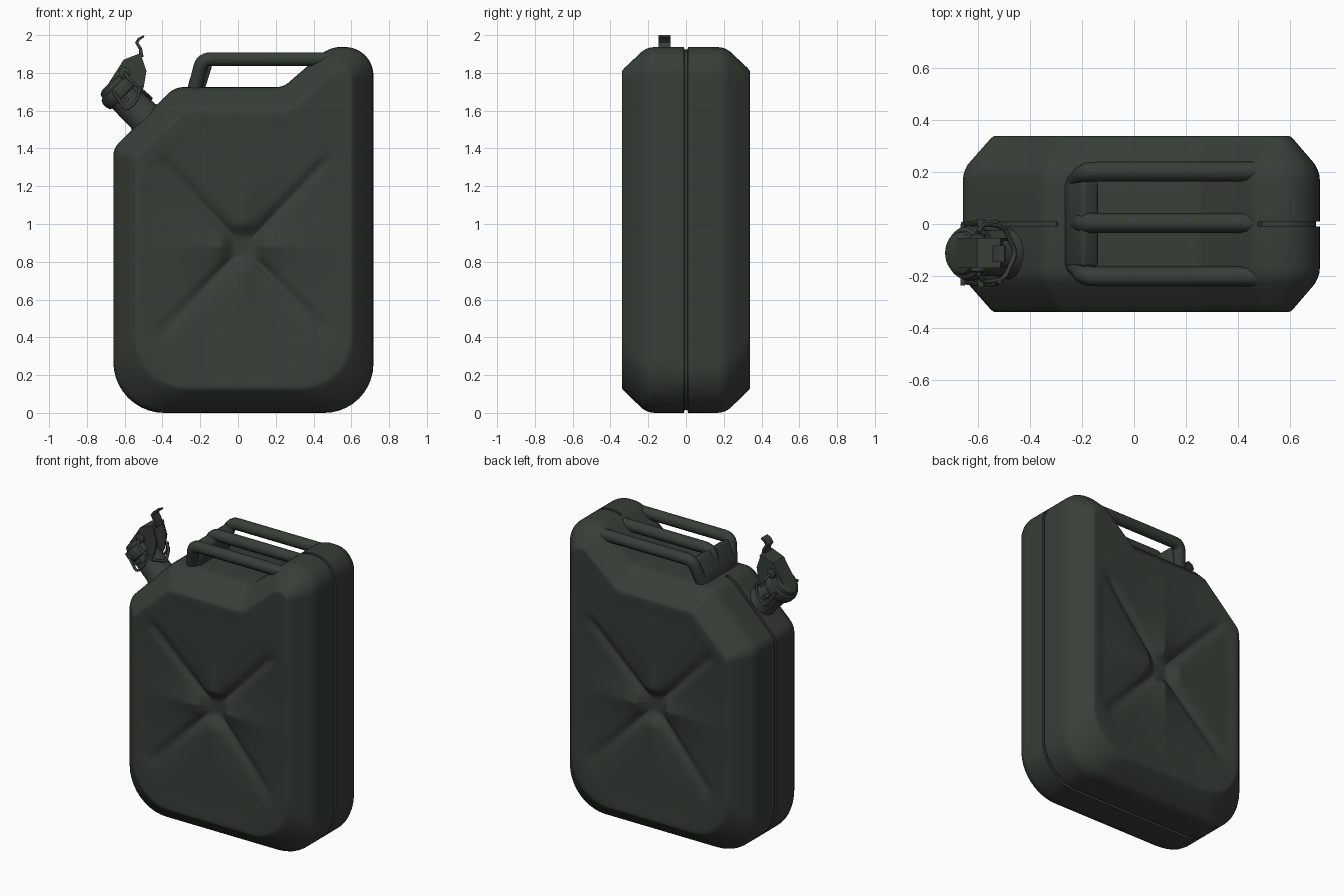
import bpy, bmesh, math
from mathutils import Vector

if "Cube" in bpy.data.objects:
    bpy.data.objects.remove(bpy.data.objects["Cube"])

paint = bpy.data.materials.new("dark olive paint")
paint.diffuse_color = (0.038, 0.048, 0.038, 1)
paint.use_nodes = True
paint.node_tree.nodes["Principled BSDF"].inputs["Base Color"].default_value = paint.diffuse_color


def finish(name, bm, angle=35):
    bmesh.ops.recalc_face_normals(bm, faces=bm.faces)
    me = bpy.data.meshes.new(name)
    bm.to_mesh(me)
    bm.free()
    me.materials.append(paint)
    ob = bpy.data.objects.new(name, me)
    bpy.context.collection.objects.link(ob)
    shade(ob, angle)
    return ob


def shade(ob, angle=35):
    bpy.ops.object.select_all(action='DESELECT')
    ob.select_set(True)
    bpy.context.view_layer.objects.active = ob
    bpy.ops.object.shade_smooth_by_angle(angle=math.radians(angle))


def rounded(corners, counts=None, arc=10):
    """Closed outline with rounded corners; counts = points on each straight edge."""
    n, arcs = len(corners), []
    for i in range(n):
        p = Vector(corners[i][:2])
        a = (Vector(corners[i - 1][:2]) - p).normalized()
        b = (Vector(corners[(i + 1) % n][:2]) - p).normalized()
        half = a.angle(b) / 2
        r = corners[i][2]
        c = p + (a + b).normalized() * (r / math.sin(half))
        s, e = p + a * (r / math.tan(half)) - c, p + b * (r / math.tan(half)) - c
        turn = s.angle_signed(e)
        a0 = math.atan2(s.y, s.x)
        arcs.append([c + Vector((math.cos(a0 - turn * k / arc), math.sin(a0 - turn * k / arc))) * r
                     for k in range(arc + 1)])
    gaps = [(arcs[i][-1], arcs[(i + 1) % n][0]) for i in range(n)]
    counts = counts or [max(1, math.ceil((q - p).length / 0.025)) for p, q in gaps]
    pts = []
    for ar, (p, q), k in zip(arcs, gaps, counts):
        pts += ar + [p.lerp(q, j / k) for j in range(1, k)]
    return pts, counts


def bridge(bm, a, b):
    n = len(a)
    for i in range(n):
        bm.faces.new((a[i], a[(i + 1) % n], b[(i + 1) % n], b[i]))


def prism(name, pts, y0, y1, bevel=0.0):
    bm = bmesh.new()
    a = [bm.verts.new((x, y0, z)) for x, z in pts]
    b = [bm.verts.new((x, y1, z)) for x, z in pts]
    bridge(bm, a, b)
    bm.faces.new(a)
    bm.faces.new(b)
    if bevel:
        bmesh.ops.bevel(bm, geom=bm.edges[:], offset=bevel, segments=3, affect='EDGES', profile=0.5)
    return finish(name, bm)


def lathe(name, origin, axis, profile, seg=32):
    """Profile of (distance along axis, radius)."""
    q = Vector(axis).to_track_quat('Z', 'Y')
    bm = bmesh.new()
    rings = [[bm.verts.new(Vector(origin) + q @ Vector((r * math.cos(t), r * math.sin(t), h)))
              for t in (2 * math.pi * k / seg for k in range(seg))] for h, r in profile]
    for a, b in zip(rings, rings[1:]):
        bridge(bm, a, b)
    bm.faces.new(rings[0])
    bm.faces.new(rings[-1])
    return finish(name, bm)


def tube(name, path, radius, bend=0.0):
    """Round bar along a path with softened bends."""
    path = [Vector(p) for p in path]
    pts = [path[0]]
    for a, p, b in zip(path, path[1:], path[2:]):
        s, e = p + (a - p).normalized() * bend, p + (b - p).normalized() * bend
        pts += [s.lerp(p, t).lerp(p.lerp(e, t), t) for t in (k / 6 for k in range(7))] if bend else [p]
    pts.append(path[-1])
    cu = bpy.data.curves.new(name, 'CURVE')
    cu.dimensions = '3D'
    cu.bevel_depth, cu.bevel_resolution, cu.use_fill_caps = radius, 3, True
    sp = cu.splines.new('POLY')
    sp.points.add(len(pts) - 1)
    for v, p in zip(sp.points, pts):
        v.co = (*p, 1)
    cu.materials.append(paint)
    ob = bpy.data.objects.new(name, cu)
    bpy.context.collection.objects.link(ob)
    bpy.ops.object.select_all(action='DESELECT')
    ob.select_set(True)
    bpy.context.view_layer.objects.active = ob
    bpy.ops.object.convert(target='MESH')
    shade(bpy.context.object, 50)


# Can body: outer outline, smaller side panel outline
inner, counts = rounded([(-.55, .12, .27), (.61, .12, .27), (.61, 1.82, .06), (.51, 1.82, .06),
                         (.27, 1.61, .08), (-.28, 1.61, .06), (-.55, 1.355, .06)])
outer, _ = rounded([(-.66, 0, .27), (.717, 0, .26), (.717, 1.937, .15), (.485, 1.937, .16),
                    (.24, 1.725, .1), (-.335, 1.725, .12), (-.66, 1.40, .1)], counts)
N = len(outer)
CENTRE = Vector((.03, .88))


def seam_point(i):
    p = outer[i]
    if p.y > 1.7 and -.3 < p.x < .48:
        return p
    t = (outer[(i + 1) % N] - outer[i - 1]).normalized()
    return p + Vector((-t.y, t.x)) * .016


def smooth(t):
    t = min(1, max(0, t))
    return t * t * (3 - 2 * t)


def dent(p):
    """Pressed cross: high panel ridges fold down into four arms that deepen to a round hub."""
    d = p - CENTRE
    r = max(d.length, 1e-5)
    arm = Vector((math.copysign(.69, d.x), math.copysign(.72, d.y))).normalized()
    along, off = d.dot(arm), abs(d.x * arm.y - d.y * arm.x)
    reach = min(1, max(0, 1 - along / .74))
    fold = min(1, off / r / .7)
    wide = .055 * reach * (1 - .8 * fold)
    groove = .016 * math.exp(-(off / .03) ** 2) * smooth((.70 - along) / .12)
    hub = 1 - smooth((r - .04) / .09)
    return (wide + groove) * (1 - hub) + .066 * hub


bm = bmesh.new()
for s in (-1, 1):
    rings = [[bm.verts.new((p.x, 0, p.y)) for p in map(seam_point, range(N))],
             [bm.verts.new((p.x, s * .009, p.y)) for p in map(seam_point, range(N))]]
    for y, t in ((.0095, 0), (.165, 0), (.19, .025), (.21, .085), (.23, .18), (.315, .86),
                 (.327, .96), (.335, 1.04), (.339, 1.11), (.34, 1.18)):
        pts = [o.lerp(i, t) for o, i in zip(outer, inner)]
        rings.append([bm.verts.new((p.x, s * y, p.y)) for p in pts])
    STEPS = 38
    for k in range(1, STEPS):
        f = k / STEPS
        pts = [o.lerp(i, 1.18).lerp(CENTRE, f) for o, i in zip(outer, inner)]
        rings.append([bm.verts.new((p.x, s * (.34 - dent(p) * smooth(f / .15)), p.y)) for p in pts])
    for a, b in zip(rings, rings[1:]):
        bridge(bm, a, b)
    bm.faces.new(rings[-1])
bmesh.ops.remove_doubles(bm, verts=bm.verts[:], dist=.0002)
finish("can_body", bm, 50)

# Triple carrying handle with its joining web
for name, y, foot in (("front", -.202, -.15), ("middle", .004, .004), ("back", .202, .15)):
    tube(name + "_handle_bar", [(.52, y, 1.873), (-.188, y, 1.873), (-.232, foot, 1.70)], .038, .045)
prism("handle_web", [(-.20, 1.885), (-.135, 1.845), (-.18, 1.70), (-.272, 1.70), (-.255, 1.77)], -.165, .165, .015)

# Pouring neck and cap
AX = (-1, 0, 1)
Y = -.112
lathe("neck", (-.47, Y, 1.54), AX, [(-.06, .1), (.03, .1), (.045, .09), (.21, .088)])
lathe("cap", (-.47, Y, 1.54), AX, [(.19, .09), (.195, .1), (.215, .106), (.24, .106), (.258, .099),
                                   (.265, .085), (.285, .08), (.295, .06)])

# Locking lever on the cap
for name, y in (("front", Y - .058), ("back", Y + .046)):
    prism(name + "_lever_cheek", [(-.68, 1.75), (-.60, 1.865), (-.515, 1.90), (-.485, 1.81), (-.50, 1.72),
                                  (-.55, 1.62), (-.59, 1.62), (-.575, 1.70), (-.64, 1.70)], y, y + .012)
prism("lever_top", [(-.685, 1.745), (-.605, 1.87), (-.515, 1.905), (-.505, 1.888), (-.595, 1.852), (-.67, 1.735)],
      Y - .058, Y + .058)
prism("lever_hook", [(-.525, 1.885), (-.525, 1.925), (-.545, 1.96), (-.53, 1.985), (-.50, 2.0), (-.495, 1.99),
                     (-.518, 1.975), (-.528, 1.96), (-.508, 1.93), (-.50, 1.885)], Y - .034, Y + .03)
lathe("lever_pivot", (-.6, Y - .075, 1.80), (0, 1, 0), [(0, .022), (.005, .03), (.145, .03), (.15, .022)], 16)

# Wire bails that hold the lever
tube("pull_bail", [(-.60, Y - .08, 1.80), (-.58, Y - .115, 1.77), (-.50, Y - .10, 1.70), (-.455, Y, 1.66),
                   (-.50, Y + .10, 1.70), (-.58, Y + .115, 1.77), (-.60, Y + .08, 1.80)], .009, .03)
tube("cross_wire", [(-.66, Y - .125, 1.70), (-.66, Y + .11, 1.70)], .009)
for name, s in (("front", -1), ("back", 1)):
    tube(name + "_side_wire", [(-.66, Y + s * .112, 1.70), (-.59, Y + s * .118, 1.60),
                               (-.53, Y + s * .12, 1.66), (-.52, Y + s * .11, 1.73)], .009, .03)
lathe("neck_pin", (-.59, Y - .13, 1.66), (0, 1, 0), [(0, .014), (.26, .014)], 12)
